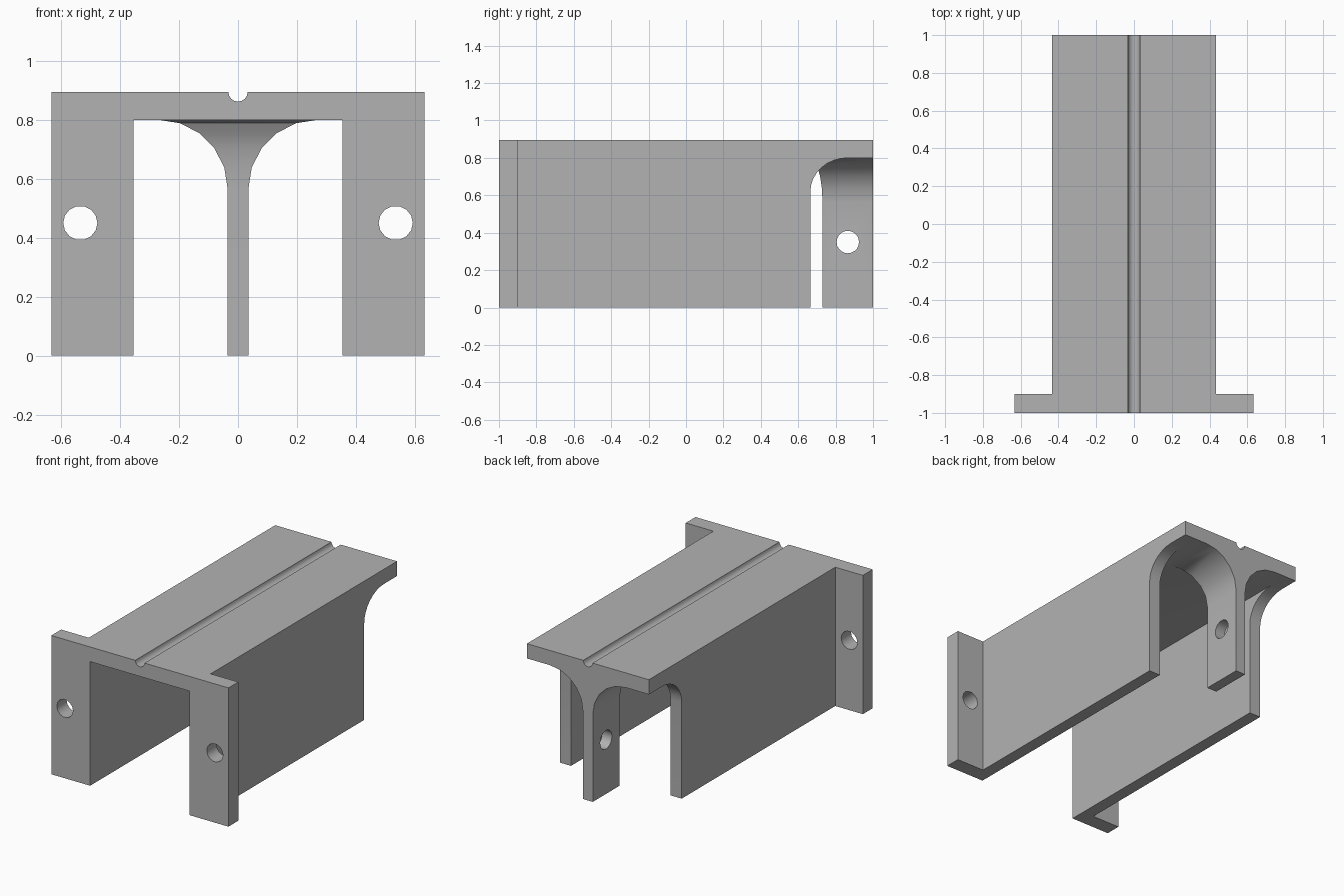
import bpy, bmesh
from math import cos, sin, pi, radians

old = bpy.data.objects.get("Cube")
if old:
    bpy.data.objects.remove(old, do_unlink=True)

grey = bpy.data.materials.new("plain_grey")
grey.use_nodes = True
grey.diffuse_color = (0.45, 0.45, 0.45, 1)
grey.node_tree.nodes["Principled BSDF"].inputs["Base Color"].default_value = (0.45, 0.45, 0.45, 1)


def arc(cx, cz, rx, rz, start, end, steps):
    """Points along an elliptical arc, angles in degrees."""
    angles = [radians(start + (end - start) * i / steps) for i in range(steps + 1)]
    return [(cx + rx * cos(a), cz + rz * sin(a)) for a in angles]


def prism(name, outline, axis, lo, hi):
    """Extrude an outline along an axis: (x, z) along y, or (y, z) along x."""
    def place(p, d):
        return (p[0], d, p[1]) if axis == "y" else (d, p[0], p[1])
    bm = bmesh.new()
    near = [bm.verts.new(place(p, lo)) for p in outline]
    far = [bm.verts.new(place(p, hi)) for p in outline]
    bm.faces.new(near)
    bm.faces.new(far)
    n = len(outline)
    for i in range(n):
        j = (i + 1) % n
        bm.faces.new((near[i], near[j], far[j], far[i]))
    bmesh.ops.recalc_face_normals(bm, faces=bm.faces)
    mesh = bpy.data.meshes.new(name)
    bm.to_mesh(mesh)
    bm.free()
    mesh.materials.append(grey)
    obj = bpy.data.objects.new(name, mesh)
    bpy.context.collection.objects.link(obj)
    return obj


def combine(target, tool, operation):
    """Apply a boolean and discard the tool."""
    mod = target.modifiers.new(tool.name, "BOOLEAN")
    mod.operation = operation
    mod.solver = "EXACT"
    mod.object = tool
    bpy.context.view_layer.objects.active = target
    bpy.ops.object.modifier_apply(modifier=mod.name)
    bpy.data.objects.remove(tool, do_unlink=True)


def hole(target, cx, cz, r, axis, lo, hi, sides):
    ring = arc(cx, cz, r, r, 0, 360, sides)[:-1]
    combine(target, prism("hole_cutter", ring, axis, lo, hi), "DIFFERENCE")


TOP, ROOF = 0.895, 0.8
OUT, INN, EAR = 0.435, 0.355, 0.632

# Channel with a round groove along the top
section = [(-OUT, 0), (-INN, 0), (-INN, ROOF), (INN, ROOF), (INN, 0), (OUT, 0), (OUT, TOP)]
section += arc(0, TOP, 0.033, 0.033, 0, -180, 8) + [(-OUT, TOP)]
bracket = prism("channel_bracket", section, "y", -1, 1)

# Arched opening at the back of both side walls
arch = [(1.1, ROOF), (1.1, -0.1), (0.665, -0.1)] + arc(0.865, 0.62, 0.2, 0.18, 180, 90, 8)
combine(bracket, prism("arch_cutter", arch, "x", -0.6, 0.6), "DIFFERENCE")

# Mounting ears at the front
for side in (-1, 1):
    ear = [(side * x, z) for x, z in ((0.4, 0), (EAR, 0), (EAR, TOP), (0.4, TOP))]
    combine(bracket, prism("mounting_ear", ear, "y", -1, -0.9), "UNION")
    hole(bracket, side * 0.535, 0.45, 0.058, "y", -1.2, -0.7, 14)

# Centre tab flaring into the roof
flare = arc(0.27, 0.565, 0.235, 0.235, 180, 90, 5)
half = [(0.035, 0)] + flare + [(0.27, 0.83)]
tab = prism("centre_tab", half + [(-x, z) for x, z in reversed(half)], "y", 0.66, 1)
front = [(0.6, ROOF), (0.6, -0.1), (0.73, -0.1)] + arc(0.66, 0.565, 0.07, 0.235, 0, 90, 5)
combine(tab, prism("tab_front_cutter", front, "x", -0.5, 0.5), "DIFFERENCE")
hole(tab, 0.865, 0.35, 0.06, "x", -0.2, 0.2, 20)
combine(bracket, tab, "UNION")

# Smooth the curved faces, keep the corners sharp
bpy.ops.object.select_all(action="DESELECT")
bracket.select_set(True)
bpy.context.view_layer.objects.active = bracket
bpy.ops.object.shade_smooth_by_angle(angle=radians(30))
